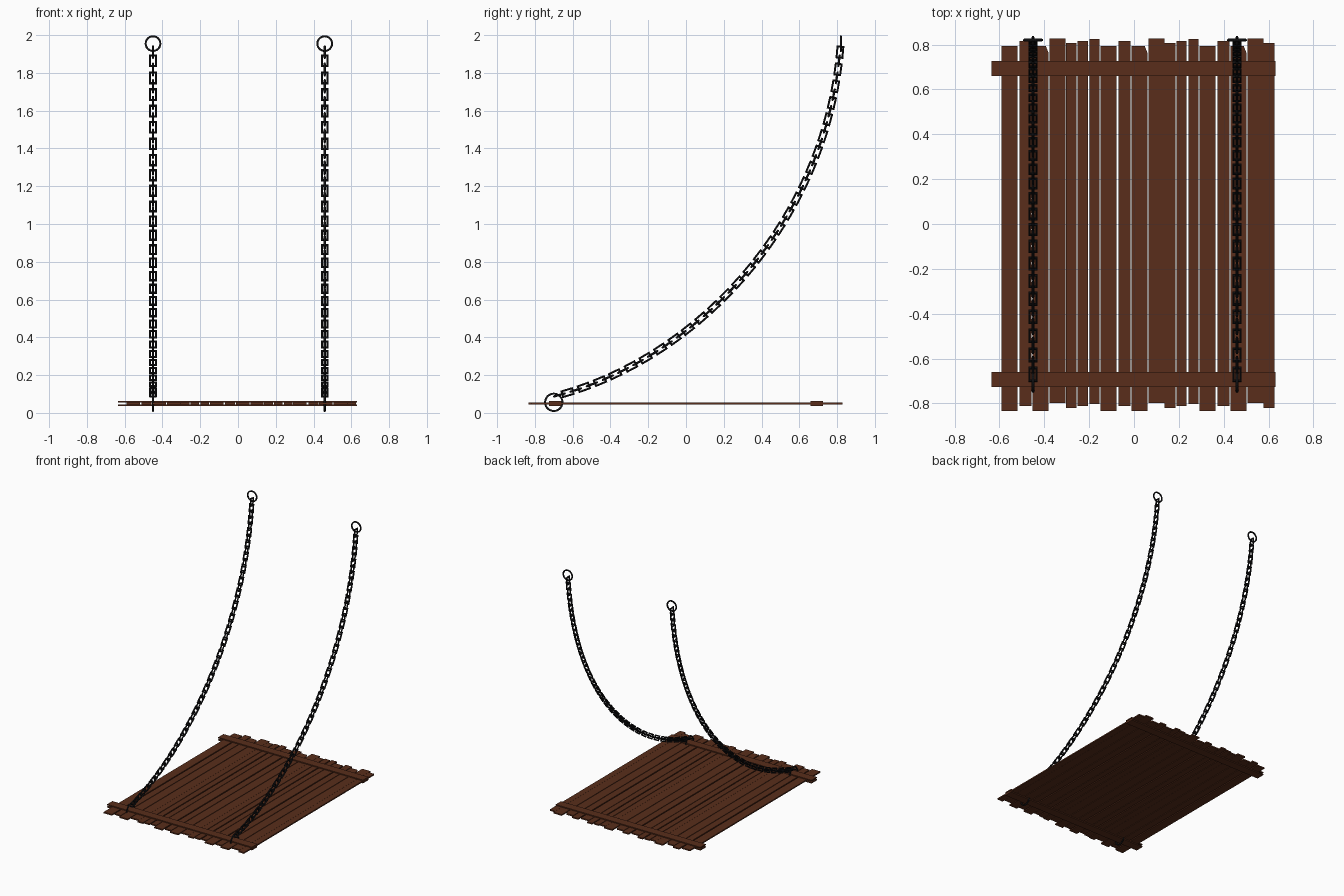
import bpy, bmesh, math
from mathutils import Vector

if "Cube" in bpy.data.objects:
    bpy.data.objects.remove(bpy.data.objects["Cube"])


def material(name, rgb):
    m = bpy.data.materials.new(name)
    m.diffuse_color = (*rgb, 1)
    m.use_nodes = True
    m.node_tree.nodes["Principled BSDF"].inputs["Base Color"].default_value = m.diffuse_color
    return m


WOOD = material("dark_wood", (0.10, 0.027, 0.011))
IRON = material("black_iron", (0.008, 0.008, 0.009))


def finish(bm, name, mat):
    bmesh.ops.recalc_face_normals(bm, faces=bm.faces)
    me = bpy.data.meshes.new(name)
    bm.to_mesh(me)
    bm.free()
    me.materials.append(mat)
    ob = bpy.data.objects.new(name, me)
    bpy.context.collection.objects.link(ob)
    return ob


def slab(name, outline, z0, z1):
    """Extruded flat board from an xy outline."""
    bm = bmesh.new()
    f = bm.faces.new([bm.verts.new((x, y, z0)) for x, y in outline])
    r = bmesh.ops.extrude_face_region(bm, geom=[f])
    top = [v for v in r["geom"] if isinstance(v, bmesh.types.BMVert)]
    bmesh.ops.translate(bm, verts=top, vec=(0, 0, z1 - z0))
    return finish(bm, name, WOOD)


def wire_loop(bm, path, centre, u, v, wire=0.006, sides=6):
    """Closed wire following a planar path given in (u, v) coordinates."""
    w = u.cross(v)
    n = len(path)
    rings = []
    for i in range(n):
        p = Vector(path[i])
        a = (p - Vector(path[i - 1])).normalized()
        b = (Vector(path[(i + 1) % n]) - p).normalized()
        t = (a + b).normalized()
        out = Vector((t.y, -t.x)) / t.dot(a)      # mitred outward direction
        ring = []
        for k in range(sides):
            ang = 2 * math.pi * (k + 0.5) / sides
            q = p + out * wire * math.cos(ang)
            ring.append(bm.verts.new(centre + u * q.x + v * q.y + w * wire * math.sin(ang)))
        rings.append(ring)
    for i in range(n):
        r0, r1 = rings[i], rings[(i + 1) % n]
        for k in range(sides):
            j = (k + 1) % sides
            bm.faces.new((r0[k], r0[j], r1[j], r1[k]))


def circle(r, n=24):
    return [(r * math.cos(2 * math.pi * i / n), r * math.sin(2 * math.pi * i / n)) for i in range(n)]


# Deck planks: a pattern of seven (start x, width, far end y) that repeats
PATTERN = [(0.0, 0.071, 0.793), (0.080, 0.053, 0.815), (0.138, 0.071, 0.793),
           (0.214, 0.071, 0.828), (0.286, 0.048, 0.806), (0.339, 0.045, 0.815),
           (0.392, 0.045, 0.824)]
LENGTH, PERIOD = 1.626, 0.441
for i in range(19 - 1 + 1):
    start, width, y1 = PATTERN[i % 7]
    x0 = -0.59 + PERIOD * (i // 7) + start
    if x0 > 0.6:
        break
    x1, y0 = x0 + width, y1 - LENGTH
    outline = [(x0, y0), (x1, y0), (x1, y1), (x0, y1)]
    if i % 7 == 2:                                # chipped corner
        outline[2:3] = [(x1, y1 - 0.03), (x1 - 0.012, y1)]
    slab(f"plank_{i + 1}", outline, 0.045, 0.055)

# Cross battens, above and below the planks at both ends
for end, yc in (("front", -0.693), ("back", 0.693)):
    for level, z0 in (("upper", 0.0545), ("lower", 0.037)):
        slab(f"{end}_{level}_batten",
             [(-0.635, yc - 0.033), (0.63, yc - 0.033), (0.63, yc + 0.033), (-0.635, yc + 0.033)],
             z0, z0 + 0.0085)

# Hanging curve of the chains, sampled by arc length
CTRL = [Vector((0, -0.67, 0.095)), Vector((0, 0.05, 0.29)), Vector((0, 0.73, 0.99)), Vector((0, 0.815, 1.91))]


def bezier(t):
    s = 1 - t
    return CTRL[0] * s**3 + CTRL[1] * 3 * s * s * t + CTRL[2] * 3 * s * t * t + CTRL[3] * t**3


SAMPLES = [bezier(1 - i / 600) for i in range(601)]    # from the top down
DIST = [0.0]
for a, b in zip(SAMPLES, SAMPLES[1:]):
    DIST.append(DIST[-1] + (b - a).length)
COUNT = 2 * round(DIST[-1] / 0.045 / 2)
LINK = [(-0.029, -0.0155), (0.029, -0.0155), (0.029, 0.0155), (-0.029, 0.0155)]
X, Y, Z = Vector((1, 0, 0)), Vector((0, 1, 0)), Vector((0, 0, 1))

for side, cx in (("left", -0.45), ("right", 0.459)):
    # Chain links, alternately turned a quarter
    bm = bmesh.new()
    for i in range(COUNT):
        target = DIST[-1] * i / (COUNT - 1)
        k = min(range(601), key=lambda j: abs(DIST[j] - target))
        k0, k1 = max(k - 1, 0), min(k + 1, 600)
        tangent = (SAMPLES[k1] - SAMPLES[k0]).normalized()
        across = X if i % 2 else tangent.cross(X)
        wire_loop(bm, LINK, SAMPLES[k] + X * cx, tangent, across)
    finish(bm, f"{side}_chain", IRON)

    # End rings: wall ring at the top, deck ring at the bottom
    for name, c, u, v, r in (("wall_ring", Vector((cx, 0.82, 1.955)), X, Z, 0.039),
                             ("deck_ring", Vector((cx, -0.70, 0.056)), Y, Z, 0.046)):
        bm = bmesh.new()
        wire_loop(bm, circle(r), c, u, v)
        ob = finish(bm, f"{side}_{name}", IRON)
        for p in ob.data.polygons:
            p.use_smooth = True
